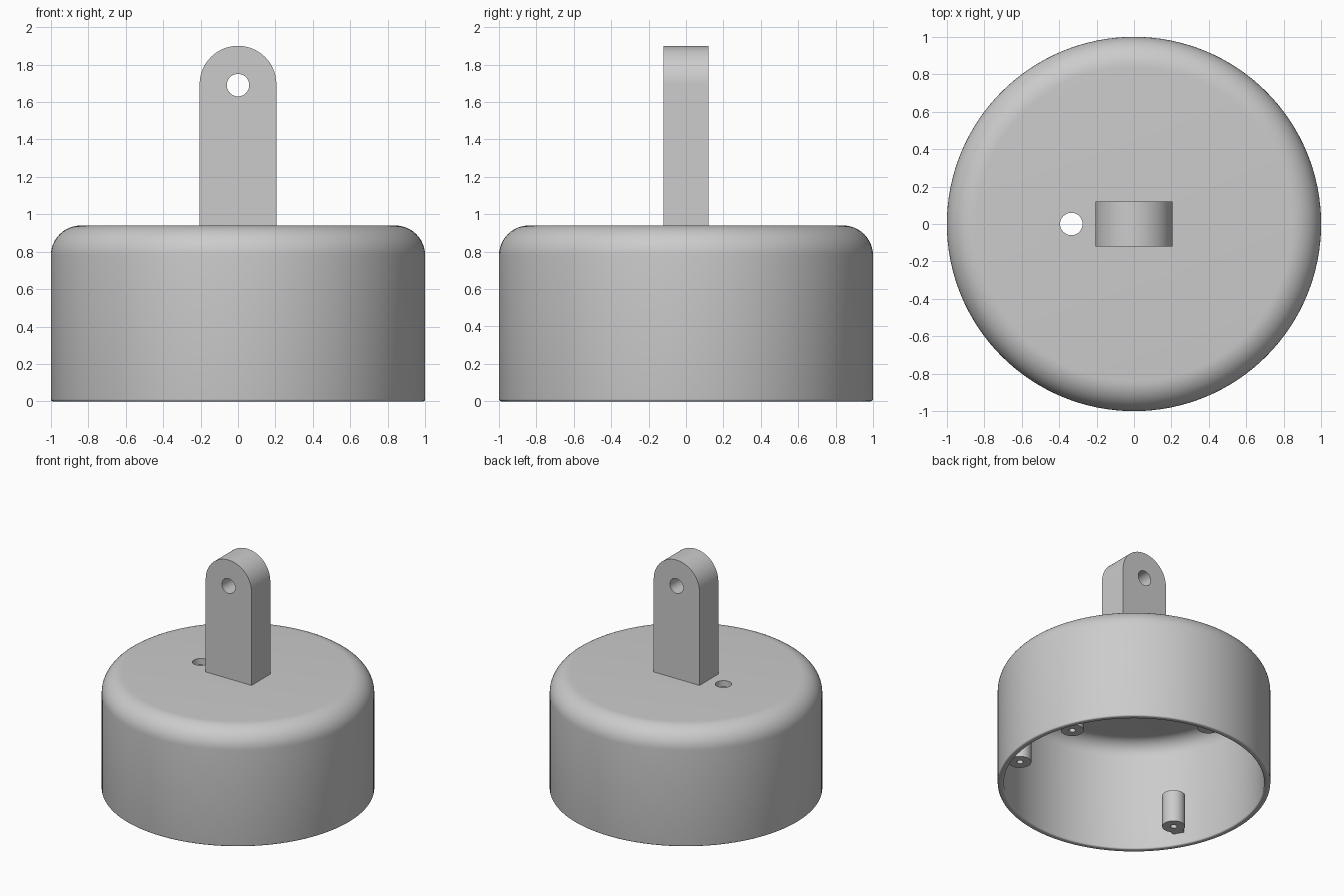
import bpy, bmesh
from math import sin, cos, pi, radians
from mathutils import Matrix, Vector

cube = bpy.data.objects.get("Cube")
if cube:
    bpy.data.objects.remove(cube, do_unlink=True)

grey = bpy.data.materials.new("plain grey")
grey.use_nodes = True
GREY = (0.6, 0.6, 0.6, 1)
grey.diffuse_color = GREY
grey.node_tree.nodes["Principled BSDF"].inputs["Base Color"].default_value = GREY


def add_object(name, bm):
    bmesh.ops.remove_doubles(bm, verts=bm.verts, dist=1e-5)
    bmesh.ops.recalc_face_normals(bm, faces=bm.faces)
    mesh = bpy.data.meshes.new(name)
    bm.to_mesh(mesh)
    bm.free()
    mesh.materials.append(grey)
    obj = bpy.data.objects.new(name, mesh)
    bpy.context.collection.objects.link(obj)
    return obj


def activate(obj):
    bpy.ops.object.select_all(action="DESELECT")
    obj.select_set(True)
    bpy.context.view_layer.objects.active = obj


def smooth(obj):
    activate(obj)
    bpy.ops.object.shade_smooth_by_angle(angle=radians(30))


def arc(cx, cz, r, start, end, n=12):
    angles = [radians(start + (end - start) * i / n) for i in range(n + 1)]
    return [(cx + r * cos(a), cz + r * sin(a)) for a in angles]


def lathe(name, profile, steps):
    """Turn an (r, z) profile about the z axis."""
    bm = bmesh.new()
    verts = [bm.verts.new((r, 0, z)) for r, z in profile]
    edges = [bm.edges.new(pair) for pair in zip(verts, verts[1:])]
    bmesh.ops.spin(bm, geom=verts + edges, cent=(0, 0, 0), axis=(0, 0, 1),
                   angle=2 * pi, steps=steps, use_merge=True)
    return add_object(name, bm)


def drill(obj, radius, matrix):
    """Cut a round hole along the local z axis of the matrix."""
    bm = bmesh.new()
    bmesh.ops.create_cone(bm, cap_ends=True, segments=40, radius1=radius,
                          radius2=radius, depth=1, matrix=matrix)
    cutter = add_object("hole_cutter", bm)
    cutter.hide_render = True
    mod = obj.modifiers.new("hole", "BOOLEAN")
    mod.operation = "DIFFERENCE"
    mod.solver = "EXACT"
    mod.object = cutter
    activate(obj)
    bpy.ops.object.modifier_apply(modifier=mod.name)
    bpy.data.objects.remove(cutter, do_unlink=True)


# Hollow cup, open below, with rounded shoulder and rim
TOP, ROOF, INNER, FILLET = 0.94, 0.89, 0.955, 0.16
outer = [(0, TOP)] + arc(1 - FILLET, TOP - FILLET, FILLET, 90, 0)
rim = arc(0.988, 0.012, 0.012, 0, -90, 4) + arc(INNER + 0.012, 0.012, 0.012, -90, -180, 4)
inner = arc(INNER - 0.12, ROOF - 0.12, 0.12, 0, 90) + [(0, ROOF)]
cup = lathe("cup", outer + rim + inner, 128)
drill(cup, 0.06, Matrix.Translation((-0.335, 0, TOP)))
smooth(cup)

# Hanging tab with rounded top and cross hole
HALF, DEPTH, EYE = 0.205, 0.24, 1.695
bm = bmesh.new()
outline = [(-HALF, TOP - 0.02), (HALF, TOP - 0.02)] + arc(0, EYE, HALF, 0, 180, 40)
face = bm.faces.new([bm.verts.new((x, -DEPTH / 2, z)) for x, z in outline])
extruded = bmesh.ops.extrude_face_region(bm, geom=[face])["geom"]
bmesh.ops.translate(bm, vec=(0, DEPTH, 0),
                    verts=[v for v in extruded if isinstance(v, bmesh.types.BMVert)])
tab = add_object("hanging_tab", bm)
drill(tab, 0.06, Matrix.Translation((0, 0, EYE - 0.005)) @ Matrix.Rotation(pi / 2, 4, "X"))
smooth(tab)


# Screw posts with blind holes, each joined to the wall by a web
def screw_post(name, angle, distance, low):
    high = low + 0.26
    post = lathe(name, [(0, high), (0.084, high), (0.084, low), (0.024, low),
                        (0.024, low + 0.2), (0, low + 0.2)], 40)
    turn = Matrix.Rotation(radians(angle), 4, "Z")
    post.matrix_world = turn @ Matrix.Translation((distance, 0, 0))
    smooth(post)
    start, end = distance + 0.06, INNER + 0.015
    bm = bmesh.new()
    bmesh.ops.create_cube(bm, size=1)
    bmesh.ops.scale(bm, vec=(end - start, 0.09, high - low), verts=bm.verts)
    bmesh.ops.translate(bm, vec=((start + end) / 2, 0, (low + high) / 2), verts=bm.verts)
    web = add_object(name + "_web", bm)
    web.matrix_world = turn


for i, angle in enumerate((90, 210, 330)):
    screw_post(f"screw_post_{i + 1}", angle, 0.85, 0.1)
screw_post("side_post", 15, 0.79, 0.08)
